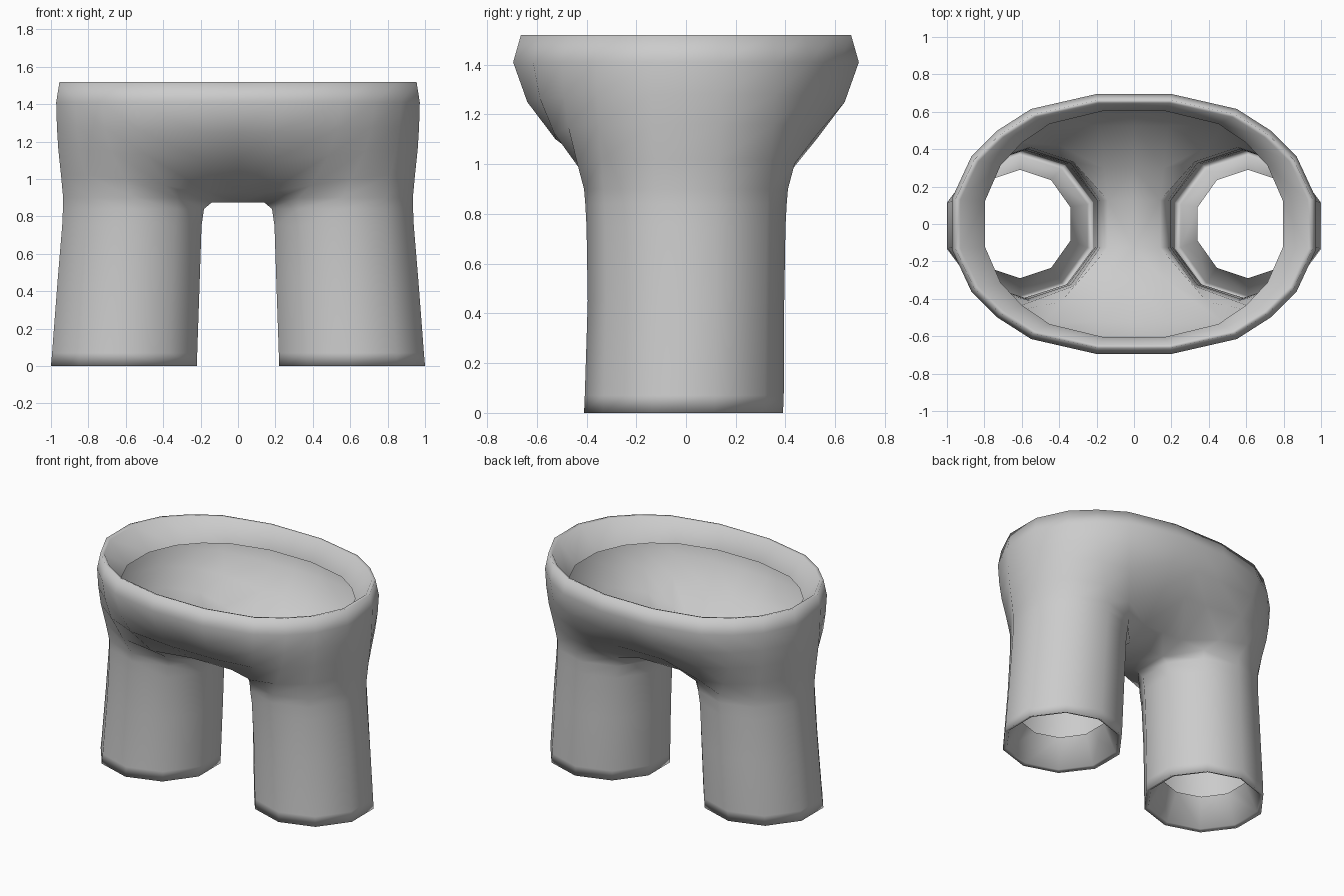
import bpy, bmesh, math

if "Cube" in bpy.data.objects:
    bpy.data.objects.remove(bpy.data.objects["Cube"])

cloth = bpy.data.materials.new("grey_cloth")
cloth.diffuse_color = (0.6, 0.6, 0.6, 1)
cloth.use_nodes = True
cloth.node_tree.nodes["Principled BSDF"].inputs["Base Color"].default_value = cloth.diffuse_color

bm = bmesh.new()
ANGLES = [-162 + 36 * k for k in range(10)]      # ten columns round each leg
WAIST = {18: (.972, .14), 54: (.87, .36), 90: (.73, .50), 126: (.55, .615), 162: (.2, .695)}
CROTCH_W = {18: 0, 54: 0, 90: .2, 126: .6, 162: 1}


def leg_ring(z, x_in, x_out, ry=.40, dy=0):
    cx, rx = (x_in + x_out) / 2, (x_out - x_in) / 2 / math.cos(math.radians(18))
    return [(cx + rx * math.cos(math.radians(a)), dy + ry * math.sin(math.radians(a)), z)
            for a in ANGLES]


def waist_ring(z, sx, sy):
    return [(WAIST[abs(a)][0] * sx, math.copysign(WAIST[abs(a)][1], a) * sy, z) for a in ANGLES]


def add(ring):
    return [bm.verts.new(p) for p in ring]


def skin(lower, upper, closed):
    n = len(lower)
    for i in range(n if closed else n - 1):
        j = (i + 1) % n
        bm.faces.new((lower[i], lower[j], upper[j], upper[i]))


# Leg: turned-in hem, then the outer tube
legs = [leg_ring(.20, .34, .88, .29),
        leg_ring(.01, .25, .97, .375, -.01),
        leg_ring(0, .22, 1.0, .40, -.01),
        leg_ring(.07, .218, .994, .40, -.007),
        leg_ring(.45, .205, .965, .395),
        leg_ring(.75, .195, .94, .40),
        leg_ring(.84, .182, .936, .405)]
base = leg_ring(.90, .18, .935, .41)
for i in (0, 9):                                  # inner corners roll into the crotch
    base[i] = (.14, base[i][1], .875)
rings = [add(r) for r in legs + [base]]
for a, b in zip(rings, rings[1:]):
    skin(a, b, True) if b is not rings[-1] else None
skin(rings[-2], rings[-1], True)

# Hips: each column flares from the leg top to the waist
upper = [base]
for t, z_mid, z_side in ((.3, .93, 1.02), (.7, 1.10, 1.16), (.9, 1.25, 1.28), (1, 1.41, 1.41)):
    ring = []
    for a, b, w in zip(ANGLES, base, waist_ring(0, 1, 1)):
        k = CROTCH_W[abs(a)]
        ring.append((b[0] + (w[0] - b[0]) * t, b[1] + (w[1] - b[1]) * t,
                     z_side + (z_mid - z_side) * k))
    upper.append(ring)
# Waist: rim and turned-in band
upper += [waist_ring(1.52, .982, .955), waist_ring(1.515, .955, .93), waist_ring(1.36, .82, .87)]

previous = None
for i, ring in enumerate(upper):
    verts = rings[-1] if i == 0 else add(ring)
    # middle seam points at front and back
    front = bm.verts.new((0, ring[0][1], ring[0][2]))
    back = bm.verts.new((0, ring[-1][1], ring[-1][2]))
    row = [front] + verts + [back]
    if previous:
        skin(previous, row, False)
    else:                                         # crotch floor and its rolled edge
        bm.faces.new((row[0], row[-1], row[-2], row[1]))
    previous = row

mesh = bpy.data.meshes.new("shorts")
bm.to_mesh(mesh)
bm.free()
mesh.materials.append(cloth)
shorts = bpy.data.objects.new("shorts", mesh)
bpy.context.collection.objects.link(shorts)
for p in mesh.polygons:
    p.use_smooth = True

mirror = shorts.modifiers.new("other_half", 'MIRROR')
mirror.use_clip = True
mirror.merge_threshold = .0005
